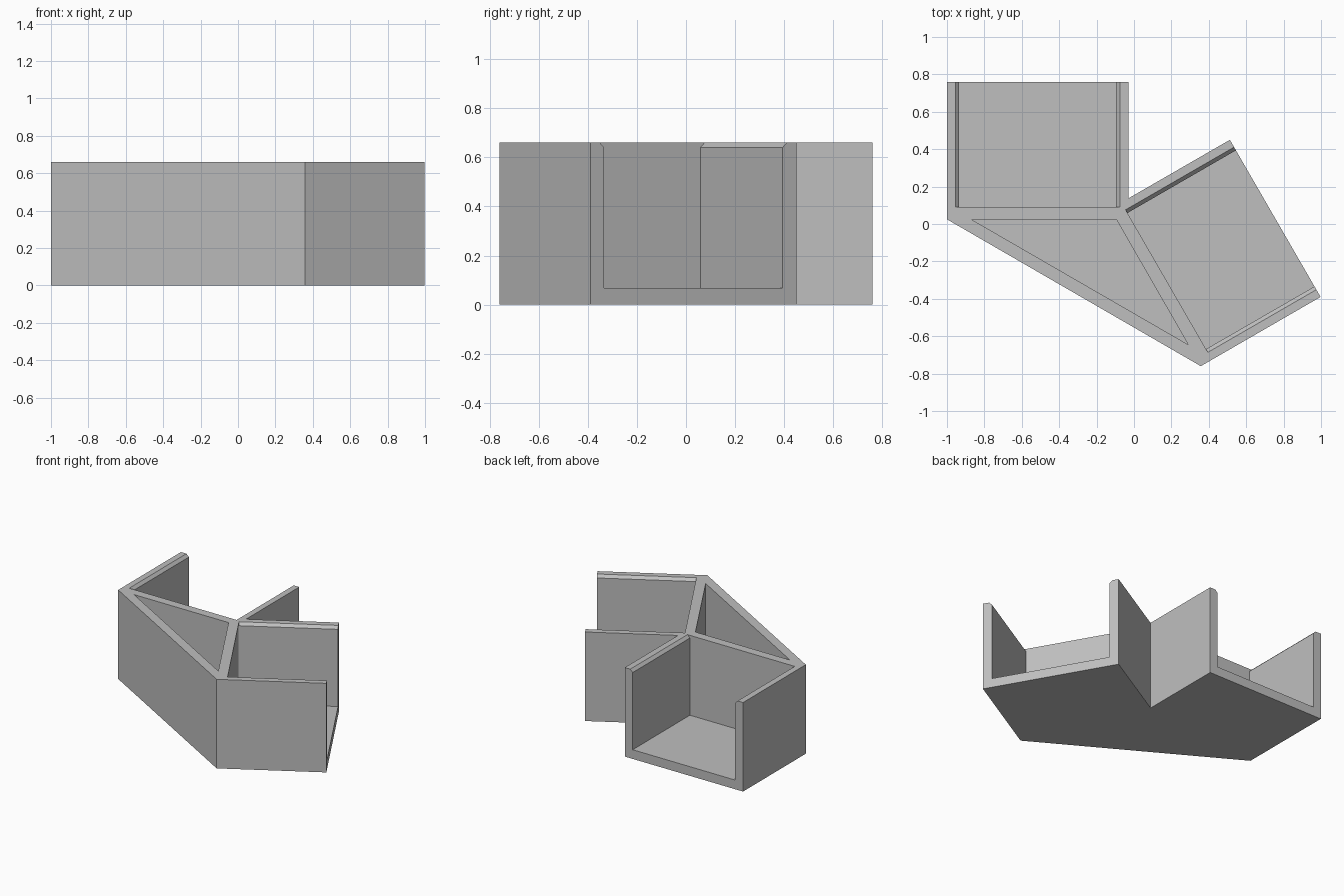
import bpy
import bmesh
from math import radians
from mathutils import Matrix, Vector

cube = bpy.data.objects.get("Cube")
if cube:
    bpy.data.objects.remove(cube, do_unlink=True)

HEIGHT, FLOOR = 0.66, 0.068
CHAMFER = 0.02

grey = bpy.data.materials.new("plain grey")
grey.use_nodes = True
grey.diffuse_color = (0.52, 0.52, 0.52, 1)
grey.node_tree.nodes["Principled BSDF"].inputs["Base Color"].default_value = grey.diffuse_color


def prism(name, points, offset, matrix=None):
    """Extrude a closed 3D polygon along an offset vector."""
    bm = bmesh.new()
    face = bm.faces.new([bm.verts.new(p) for p in points])
    grown = bmesh.ops.extrude_face_region(bm, geom=[face])["geom"]
    bmesh.ops.translate(bm, vec=offset, verts=[g for g in grown if isinstance(g, bmesh.types.BMVert)])
    bmesh.ops.recalc_face_normals(bm, faces=bm.faces)
    if matrix:
        bm.transform(matrix)
    mesh = bpy.data.meshes.new(name)
    bm.to_mesh(mesh)
    bm.free()
    mesh.materials.append(grey)
    obj = bpy.data.objects.new(name, mesh)
    bpy.context.collection.objects.link(obj)
    return obj


def carve(body, cutter):
    """Subtract the cutter from the body, then discard it."""
    cutter.hide_render = True
    mod = body.modifiers.new("carve", "BOOLEAN")
    mod.operation, mod.solver, mod.object = "DIFFERENCE", "EXACT", cutter
    bpy.context.view_layer.objects.active = body
    bpy.ops.object.modifier_apply(modifier=mod.name)
    bpy.data.objects.remove(cutter, do_unlink=True)


# Solid body: two bays splayed 60 degrees apart
outline = [(-1, 0.76), (-1, 0.025), (0.357, -0.76), (0.9975, -0.39),
           (0.5125, 0.45), (-0.03, 0.137), (-0.03, 0.76)]
body = prism("twin_bay_holder", [(x, y, 0) for x, y in outline], Vector((0, 0, HEIGHT)))

# Open-ended bays with chamfered upper inner edges
half = 0.42
right_side = [(half, FLOOR), (half, HEIGHT - CHAMFER),
              (half + CHAMFER, HEIGHT), (half + CHAMFER, 1)]
profile = right_side + [(-x, z) for x, z in reversed(right_side)]
for name, x, y, angle in (("left_bay", -0.515, 0.09, 0), ("right_bay", 0.175, -0.305, -60)):
    place = Matrix.Translation((x, y, 0)) @ Matrix.Rotation(radians(angle), 4, "Z")
    carve(body, prism(name, [(u, 0, z) for u, z in profile], Vector((0, 1, 0)), place))

# Triangular pocket between the bays
pocket = [(-0.87, 0.025), (-0.095, 0.025), (0.29, -0.645)]
carve(body, prism("pocket", [(x, y, FLOOR) for x, y in pocket], Vector((0, 0, 1))))
